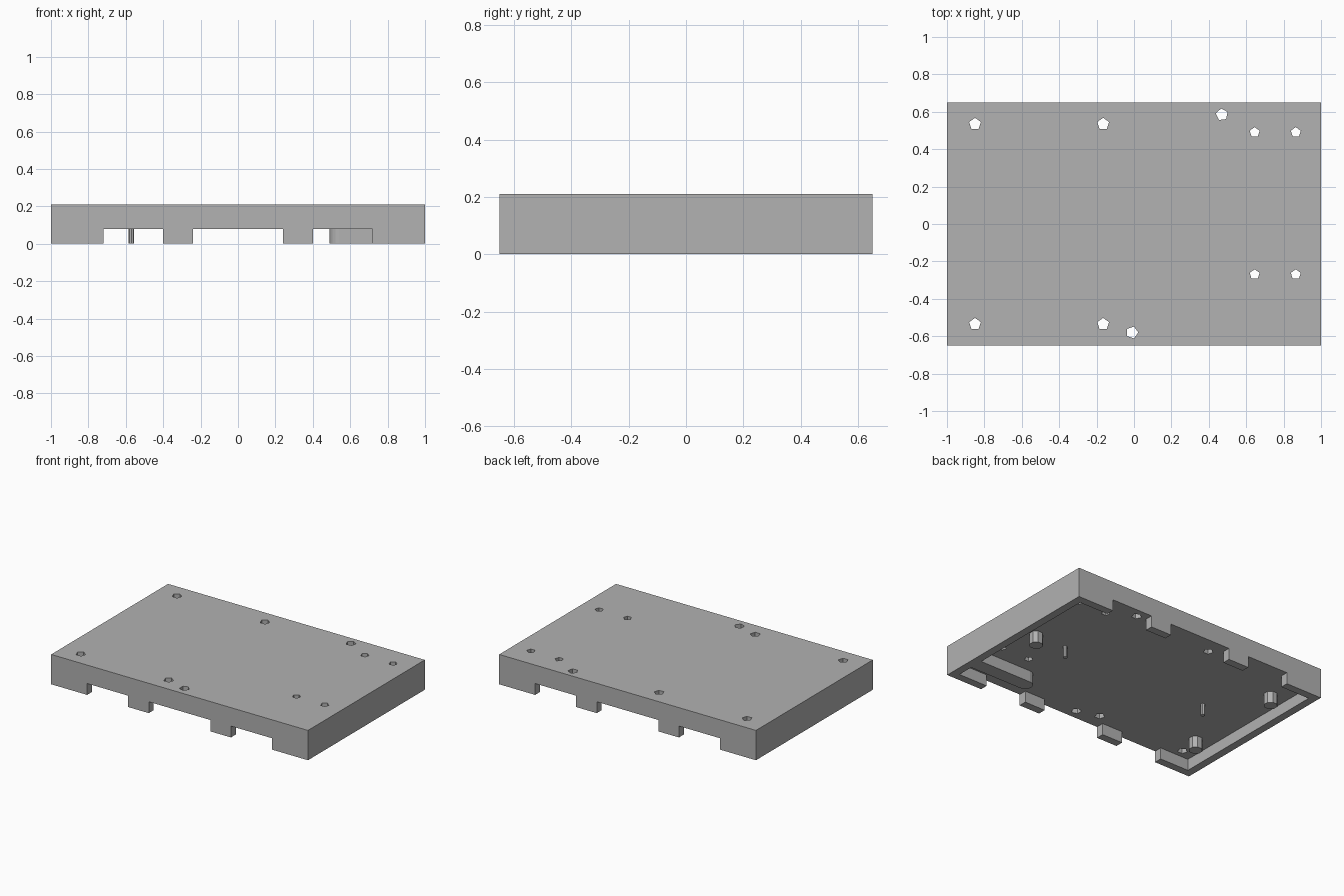
import bpy
import bmesh
from math import cos, sin, pi, radians

cube = bpy.data.objects.get("Cube")
if cube:
    bpy.data.objects.remove(cube, do_unlink=True)

HALF_X, HALF_Y, TOP, CEILING, WALL = 1.0, 0.65, 0.21, 0.08, 0.055

grey = bpy.data.materials.new("light_grey")
grey.use_nodes = True
grey.diffuse_color = (0.445, 0.445, 0.445, 1)
grey.node_tree.nodes["Principled BSDF"].inputs["Base Color"].default_value = grey.diffuse_color


def prism(name, outline, z0, z1):
    """Extrude a flat counter-clockwise outline from z0 to z1."""
    bm = bmesh.new()
    face = bm.faces.new([bm.verts.new((x, y, z0)) for x, y in outline])
    ext = bmesh.ops.extrude_face_region(bm, geom=[face])
    for item in ext["geom"]:
        if isinstance(item, bmesh.types.BMVert):
            item.co.z = z1
    bmesh.ops.recalc_face_normals(bm, faces=bm.faces)
    mesh = bpy.data.meshes.new(name)
    bm.to_mesh(mesh)
    bm.free()
    mesh.materials.append(grey)
    obj = bpy.data.objects.new(name, mesh)
    bpy.context.collection.objects.link(obj)
    return obj


def rect(x0, x1, y0, y1):
    return [(x0, y0), (x1, y0), (x1, y1), (x0, y1)]


def ngon(x, y, r, sides, turn=0):
    return [(x + r * cos(turn + 2 * pi * i / sides),
             y + r * sin(turn + 2 * pi * i / sides)) for i in range(sides)]


# Cover shell
cover = prism("cover", rect(-HALF_X, HALF_X, -HALF_Y, HALF_Y), 0, TOP)

# Hollow underside and the notches through the front and back walls
ix, iy = HALF_X - WALL, HALF_Y - WALL
cutters = [prism("hollow_cutter", rect(-ix, ix, -iy, iy), -0.1, CEILING)]
for x0, x1 in ((-0.72, -0.40), (-0.24, 0.24), (0.40, 0.72)):
    cutters.append(prism("notch_cutter", rect(x0, x1, -0.8, 0.8), -0.1, CEILING))

# Five-sided screw holes
holes = [(x, y, 0.033, 90) for x in (-0.85, -0.165) for y in (-0.535, 0.535)]
holes += [(x, y, 0.028, 90) for x in (0.645, 0.865) for y in (-0.27, 0.49)]
holes += [(0.47, 0.585, 0.033, 25), (-0.01, -0.58, 0.033, 0)]
for x, y, r, turn in holes:
    cutters.append(prism("hole_cutter", ngon(x, y, r, 5, radians(turn)), -0.1, TOP + 0.1))

for cutter in cutters:
    cutter.hide_render = True
    mod = cover.modifiers.new("cut", "BOOLEAN")
    mod.operation = "DIFFERENCE"
    mod.solver = "EXACT"
    mod.object = cutter

# Bake the cuts, then drop the cutters
bpy.context.view_layer.update()
depsgraph = bpy.context.evaluated_depsgraph_get()
baked = bpy.data.meshes.new_from_object(cover.evaluated_get(depsgraph))
cover.modifiers.clear()
cover.data = baked
for cutter in cutters:
    bpy.data.objects.remove(cutter, do_unlink=True)

# Support posts and locating pins under the ceiling
for i, (x, y) in enumerate(((0.81, 0), (-0.82, 0.37), (-0.82, -0.37))):
    prism(f"support_post_{i + 1}", ngon(x, y, 0.045, 8, pi / 8), 0, CEILING + 0.01)
for side, x in (("left", 0.57), ("right", -0.57)):
    prism(f"locating_pin_{side}", ngon(x, 0, 0.015, 8), 0, CEILING + 0.01)

# Round-ended rib running into the left wall
r, cx, cy = 0.05, 0.54, -0.43
arc = [(cx + r * cos(pi / 2 + pi * i / 8), cy + r * sin(pi / 2 + pi * i / 8)) for i in range(9)]
prism("side_rib", arc + [(ix + 0.01, cy - r), (ix + 0.01, cy + r)], 0, CEILING + 0.01)
